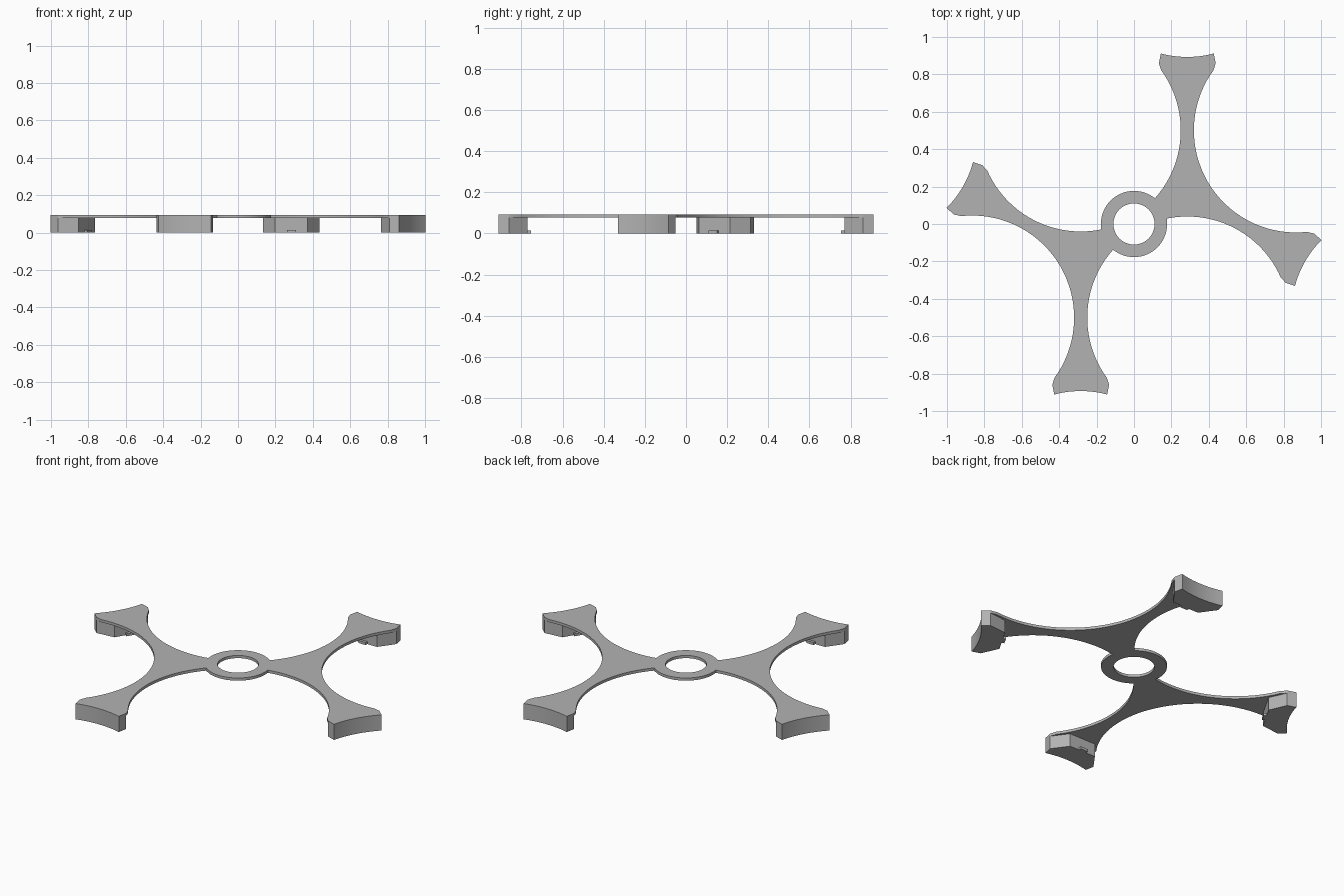
import bpy, bmesh
from math import sin, cos, pi, radians, atan2
from mathutils import Vector, Matrix

cube = bpy.data.objects.get("Cube")
if cube:
    bpy.data.objects.remove(cube)

TOP, UNDER = 0.093, 0.077          # plate top and underside heights
HUB = Vector((0.285, 0.165))       # where three arms meet
R, REACH = 0.546, 0.671            # scoop radius and distance from the hub
RING_OUT, RING_IN = 0.177, 0.11

grey = bpy.data.materials.new("mid_grey")
grey.use_nodes = True
colour = (0.45, 0.45, 0.45, 1)
grey.diffuse_color = colour
grey.node_tree.nodes["Principled BSDF"].inputs["Base Color"].default_value = colour


def arc(centre, r, a0, a1, n):
    """Points along an arc, angles in degrees."""
    angles = [radians(a0 + (a1 - a0) * i / n) for i in range(n + 1)]
    return [Vector((centre[0] + r * cos(a), centre[1] + r * sin(a))) for a in angles]


def scoop(direction, a0, a1):
    d = radians(direction)
    return arc(HUB + REACH * Vector((cos(d), sin(d))), R, a0, a1, 32)


def turned(points, degrees, offset=Vector((0, 0))):
    rot = Matrix.Rotation(radians(degrees), 2)
    return [rot @ p + offset for p in points]


def finish(obj):
    obj.data.materials.clear()
    obj.data.materials.append(grey)
    bpy.ops.object.select_all(action='DESELECT')
    obj.select_set(True)
    bpy.context.view_layer.objects.active = obj
    bpy.ops.object.shade_smooth_by_angle(angle=radians(25))


def prism(name, points, z0, z1):
    bm = bmesh.new()
    face = bm.faces.new([bm.verts.new((p.x, p.y, z0)) for p in points])
    top = bmesh.ops.extrude_face_region(bm, geom=[face])["geom"]
    bmesh.ops.translate(bm, vec=(0, 0, z1 - z0),
                        verts=[v for v in top if isinstance(v, bmesh.types.BMVert)])
    bmesh.ops.recalc_face_normals(bm, faces=bm.faces)
    mesh = bpy.data.meshes.new(name)
    bm.to_mesh(mesh)
    bm.free()
    obj = bpy.data.objects.new(name, mesh)
    bpy.context.collection.objects.link(obj)
    finish(obj)


# Arm tip outline, measured from the hub with the arm pointing along +y
end_curve = arc((0, 1.274), R, 285, 255, 12)
flare = [Vector((-0.152, 0.695)), Vector((-0.14, 0.657))]
tip = [Vector((-p.x, p.y)) for p in reversed(flare)] + end_curve + flare

# Plate outline: one pair of arms and half the ring, then turned half a circle
half = scoop(-90, 101.6, 27) + turned(tip, -120, HUB)
half += scoop(30, 273, 147) + turned(tip, 0, HUB) + scoop(150, 33, -41.5)
start, end = half[0], half[-1]
ring_from = math_from = atan2(end.y, end.x)
ring_to = atan2(start.y, start.x) + pi
half += arc((0, 0), RING_OUT, ring_from * 180 / pi, ring_to * 180 / pi, 28)[1:-1]
outline = half + turned(half, 180)
hole = arc((0, 0), RING_IN, 0, 360, 64)[:-1]

curve = bpy.data.curves.new("arm_plate", 'CURVE')
curve.dimensions = '2D'
curve.fill_mode = 'BOTH'
curve.extrude = (TOP - UNDER) / 2
for loop in (outline, hole):
    spline = curve.splines.new('POLY')
    spline.points.add(len(loop) - 1)
    for point, p in zip(spline.points, loop):
        point.co = (p.x, p.y, 0, 1)
    spline.use_cyclic_u = True
outline_curve = bpy.data.objects.new("arm_plate_outline", curve)
bpy.context.collection.objects.link(outline_curve)
graph = bpy.context.evaluated_depsgraph_get()
mesh = bpy.data.meshes.new_from_object(outline_curve.evaluated_get(graph))
bpy.data.objects.remove(outline_curve)

# Weld the caps to the rim and lift the plate to its height
bm = bmesh.new()
bm.from_mesh(mesh)
bmesh.ops.remove_doubles(bm, verts=bm.verts, dist=0.0001)
bmesh.ops.translate(bm, verts=bm.verts, vec=(0, 0, (TOP + UNDER) / 2))
bmesh.ops.recalc_face_normals(bm, faces=bm.faces)
bm.to_mesh(mesh)
bm.free()
plate = bpy.data.objects.new("arm_plate", mesh)
bpy.context.collection.objects.link(plate)
finish(plate)

# Feet under the four tips, each with a small catch on its inner face
back = 0.605
foot = [Vector((0.152, 0.695))] + end_curve + [flare[0], Vector((-0.087, back)), Vector((0.087, back))]
catch = [Vector((x, y)) for x, y in ((-0.024, back), (-0.024, back - 0.016),
                                     (0.024, back - 0.016), (0.024, back))]
for side, spin in (("back_left", 0), ("front_right", 180)):
    for arm, turn in (("long", 0), ("side", -120)):
        for part, shape, height in (("foot", foot, UNDER), ("catch", catch, 0.015)):
            points = turned(turned(shape, turn, HUB), spin)
            prism(f"{side}_{arm}_arm_{part}", points, 0, height)
